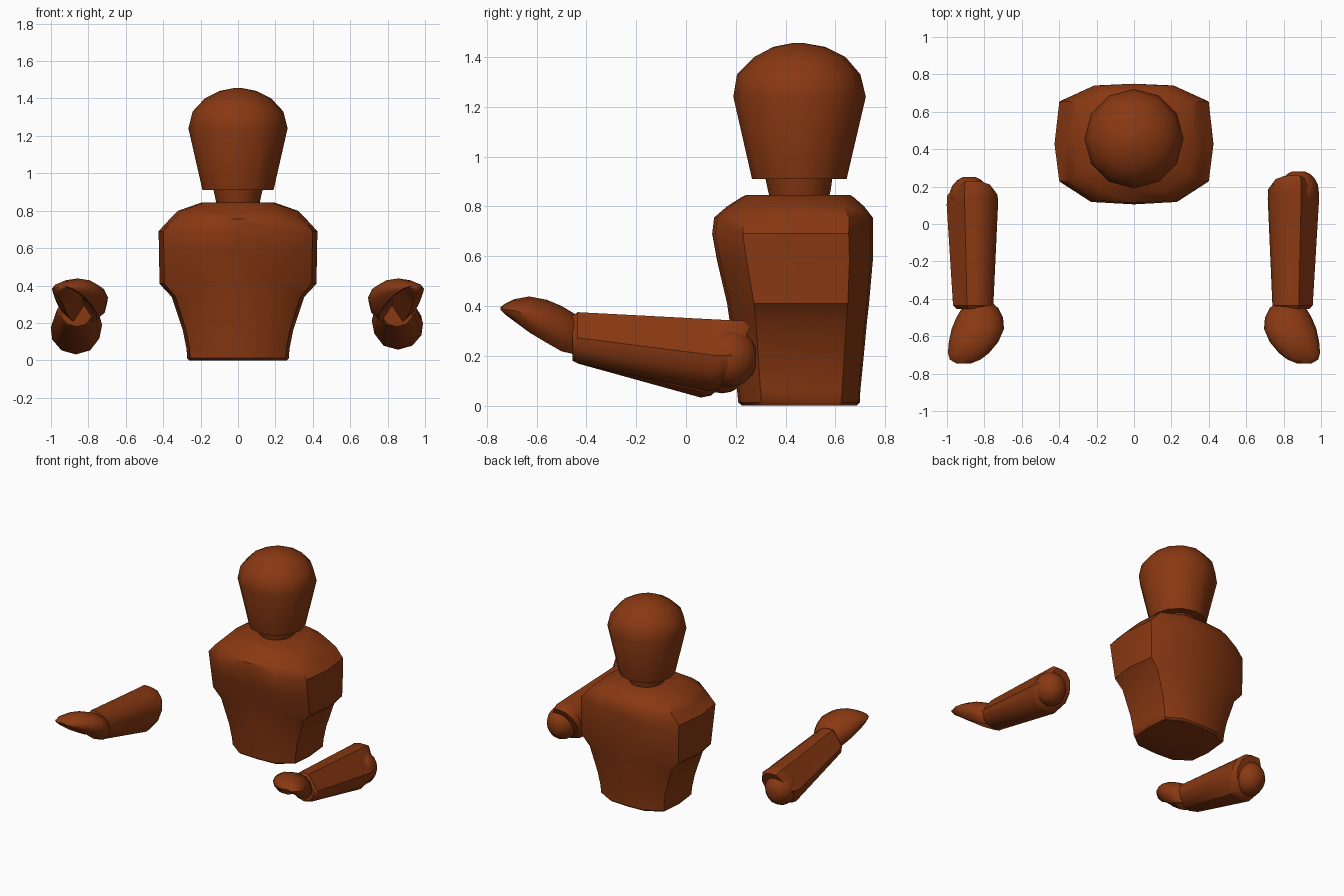
import bpy, bmesh
from math import sin, cos, pi, radians

if "Cube" in bpy.data.objects:
    bpy.data.objects.remove(bpy.data.objects["Cube"])

mat = bpy.data.materials.new("brown")
mat.diffuse_color = (0.25, 0.04, 0.006, 1)
mat.use_nodes = True
mat.node_tree.nodes["Principled BSDF"].inputs["Base Color"].default_value = mat.diffuse_color


def loft(name, rings, angle=40):
    """Skin a list of equal-length point rings and cap both ends."""
    bm = bmesh.new()
    vs = [[bm.verts.new(p) for p in r] for r in rings]
    n = len(vs[0])
    for a, b in zip(vs, vs[1:]):
        for i in range(n):
            bm.faces.new((a[i], a[(i + 1) % n], b[(i + 1) % n], b[i]))
    bm.faces.new(vs[0])
    bm.faces.new(vs[-1])
    bmesh.ops.recalc_face_normals(bm, faces=bm.faces)
    me = bpy.data.meshes.new(name)
    bm.to_mesh(me)
    bm.free()
    ob = bpy.data.objects.new(name, me)
    bpy.context.collection.objects.link(ob)
    me.materials.append(mat)
    bpy.ops.object.select_all(action='DESELECT')
    bpy.context.view_layer.objects.active = ob
    ob.select_set(True)
    bpy.ops.object.shade_smooth_by_angle(angle=radians(angle))
    return ob


def circle(n):
    return [(sin(2 * pi * i / n), cos(2 * pi * i / n)) for i in range(n)]


def stack(name, shape, sections):
    """Sections are (z, half width, front y, back y)."""
    loft(name, [[(u * w, (f + b) / 2 + v * (b - f) / 2, z) for u, v in shape]
                for z, w, f, b in sections])


# torso
half = [(0, 1), (.5, .97), (.94, .7), (1, 0), (.94, -.62), (.54, -.96), (0, -1)]
shape = half + [(-u, v) for u, v in half[-2:0:-1]]
stack("torso", shape, [
    (0, .262, .225, .685), (.012, .272, .21, .698), (.06, .275, .205, .70),
    (.16, .295, .195, .71), (.34, .355, .175, .727), (.41, .42, .165, .735),
    (.58, .422, .125, .75), (.69, .425, .105, .75), (.755, .365, .113, .75),
    (.80, .32, .165, .715), (.835, .22, .22, .675), (.845, .19, .24, .66)])

# neck and head
stack("neck", circle(16), [
    (.82, .11, .34, .57), (.86, .12, .33, .58), (.93, .135, .315, .59)])
stack("head", circle(12), [
    (.91, .19, .265, .645), (1.24, .265, .19, .722), (1.33, .243, .205, .70),
    (1.40, .178, .275, .64), (1.44, .10, .35, .56), (1.456, .02, .43, .47)])

# forearm section: round inside and below, flat on the upper outer side
arm_shape = [(.28, 1), (.96, 0), (.9, -.45), (.55, -.85), (0, -1), (-.55, -.85),
             (-.9, -.4), (-1, .1), (-.85, .6), (-.45, .93), (-.1, 1)]
# hand section: domed top with a hollow palm
hand_shape = [(cos(radians(a)), sin(radians(a))) for a in range(-55, 236, 29)] + [(0, .15)]

for side, tag, dx, dz, dy in ((-1, "left", .012, -.02, -.02), (1, "right", 0, .005, .01)):
    # y, centre x, half width, centre z, half height, slant of the end
    rings = []
    for y, cx, w, cz, h, slant in (
            (-.455, .85, .09, .27, .09, 0), (-.435, .85, .11, .272, .103, 0),
            (.12, .855, .14, .195 + dz, .143, .04), (.17, .855, .138, .198 + dz, .138, .05),
            (.20, .855, .115, .20 + dz, .115, .05)):
        rings.append([(side * (cx + dx + u * w), y + slant * v + (dy if y > 0 else 0),
                       cz + v * h) for u, v in arm_shape])
    loft(tag + "_forearm", rings, 35)

    # elbow ball
    ball = []
    for i in range(1, 10):
        t = pi * i / 10
        ball.append([(side * (.88 + u * .108 * sin(t)), .165 + dy - .112 * cos(t),
                      .187 + dz + v * .118 * sin(t)) for u, v in circle(16)])
    loft(tag + "_elbow", ball)

    # cupped hand: y, inner x, outer x, low z, high z
    loft(tag + "_hand", [
        [(side * ((a + b) / 2 + u * (b - a) / 2), y, (lo + hi) / 2 + v * (hi - lo) / 2)
         for u, v in hand_shape]
        for y, a, b, lo, hi in (
            (-.42, .76, .89, .19, .34), (-.45, .725, .92, .19, .37),
            (-.50, .70, .95, .20, .40), (-.56, .695, .975, .235, .425),
            (-.63, .725, .99, .28, .438), (-.69, .775, .995, .33, .427),
            (-.725, .82, .985, .36, .41), (-.745, .87, .95, .385, .395))], 50)
